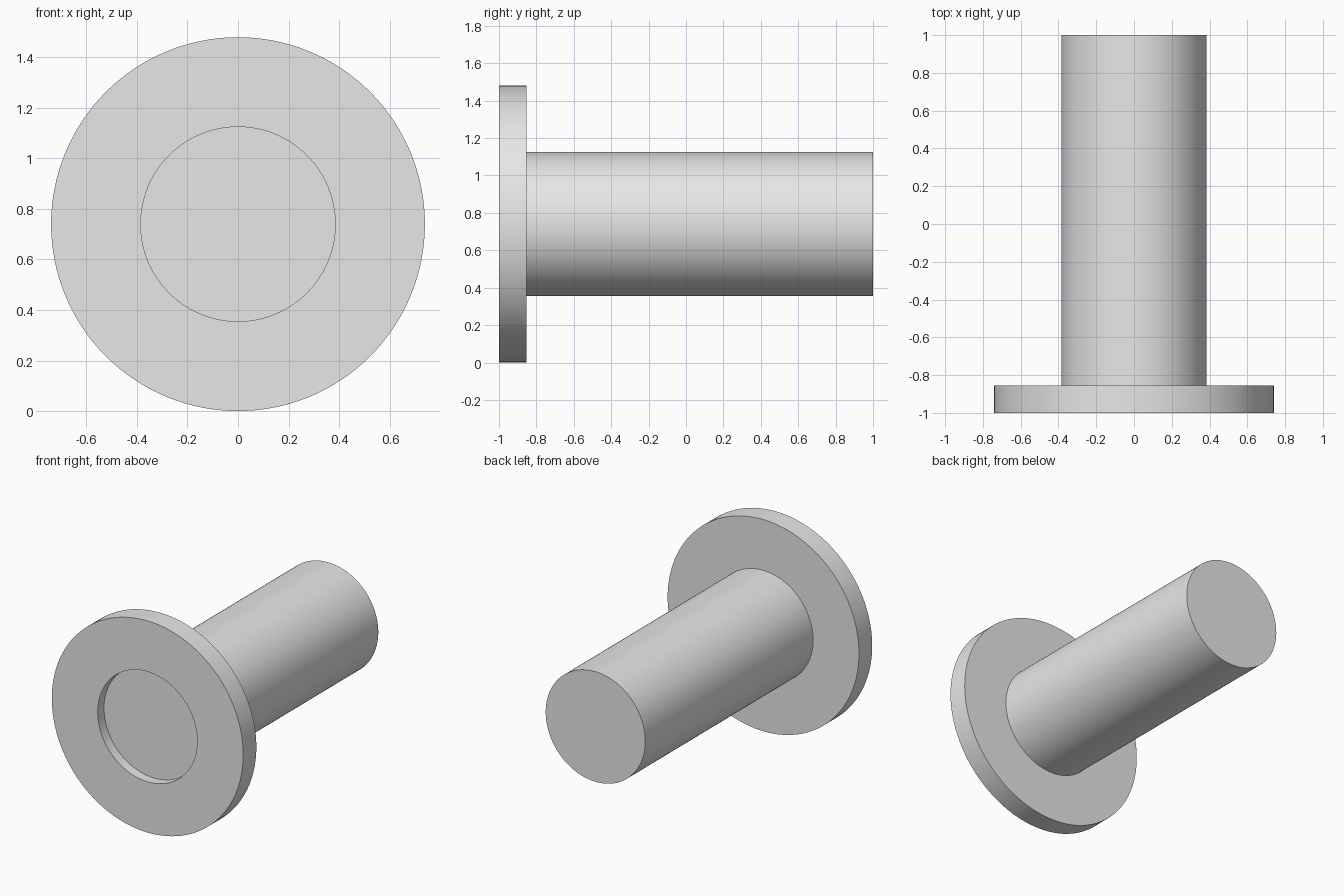
import bpy, bmesh, math
from mathutils import Matrix, Vector

cube = bpy.data.objects.get("Cube")
if cube:
    bpy.data.objects.remove(cube, do_unlink=True)

SEGMENTS = 128
FLANGE_R, SHAFT_R = 0.74, 0.385
FRONT, RECESS, FLANGE_BACK, BACK = -1.0, -0.93, -0.854, 1.0

# Plain grey material
grey = bpy.data.materials.new("plain_grey")
grey.use_nodes = True
colour = (0.8, 0.8, 0.8, 1)
grey.diffuse_color = colour
grey.node_tree.nodes["Principled BSDF"].inputs["Base Color"].default_value = colour


def lathe(name, profile):
    """Spin (radius, y) points about the y axis at flange height."""
    bm = bmesh.new()
    rings = []
    for radius, y in profile:
        ring = []
        for i in range(SEGMENTS):
            a = math.tau * i / SEGMENTS
            ring.append(bm.verts.new((radius * math.cos(a), y, radius * math.sin(a))))
        rings.append(ring)
    for a, b in zip(rings, rings[1:]):
        for i in range(SEGMENTS):
            j = (i + 1) % SEGMENTS
            bm.faces.new((a[i], a[j], b[j], b[i]))
    # Flat end discs
    bm.faces.new(rings[0])
    bm.faces.new(rings[-1])
    bmesh.ops.recalc_face_normals(bm, faces=bm.faces)
    mesh = bpy.data.meshes.new(name)
    bm.to_mesh(mesh)
    bm.free()
    mesh.materials.append(grey)
    obj = bpy.data.objects.new(name, mesh)
    obj.location.z = FLANGE_R
    bpy.context.collection.objects.link(obj)
    bpy.ops.object.select_all(action="DESELECT")
    obj.select_set(True)
    bpy.context.view_layer.objects.active = obj
    bpy.ops.object.shade_smooth_by_angle(angle=math.radians(30))
    return obj


# Shaft with a wide front flange and a shallow round recess in its face
lathe("flanged_shaft", [
    (SHAFT_R, RECESS),
    (SHAFT_R, FRONT),
    (FLANGE_R, FRONT),
    (FLANGE_R, FLANGE_BACK),
    (SHAFT_R, FLANGE_BACK),
    (SHAFT_R, BACK),
])
